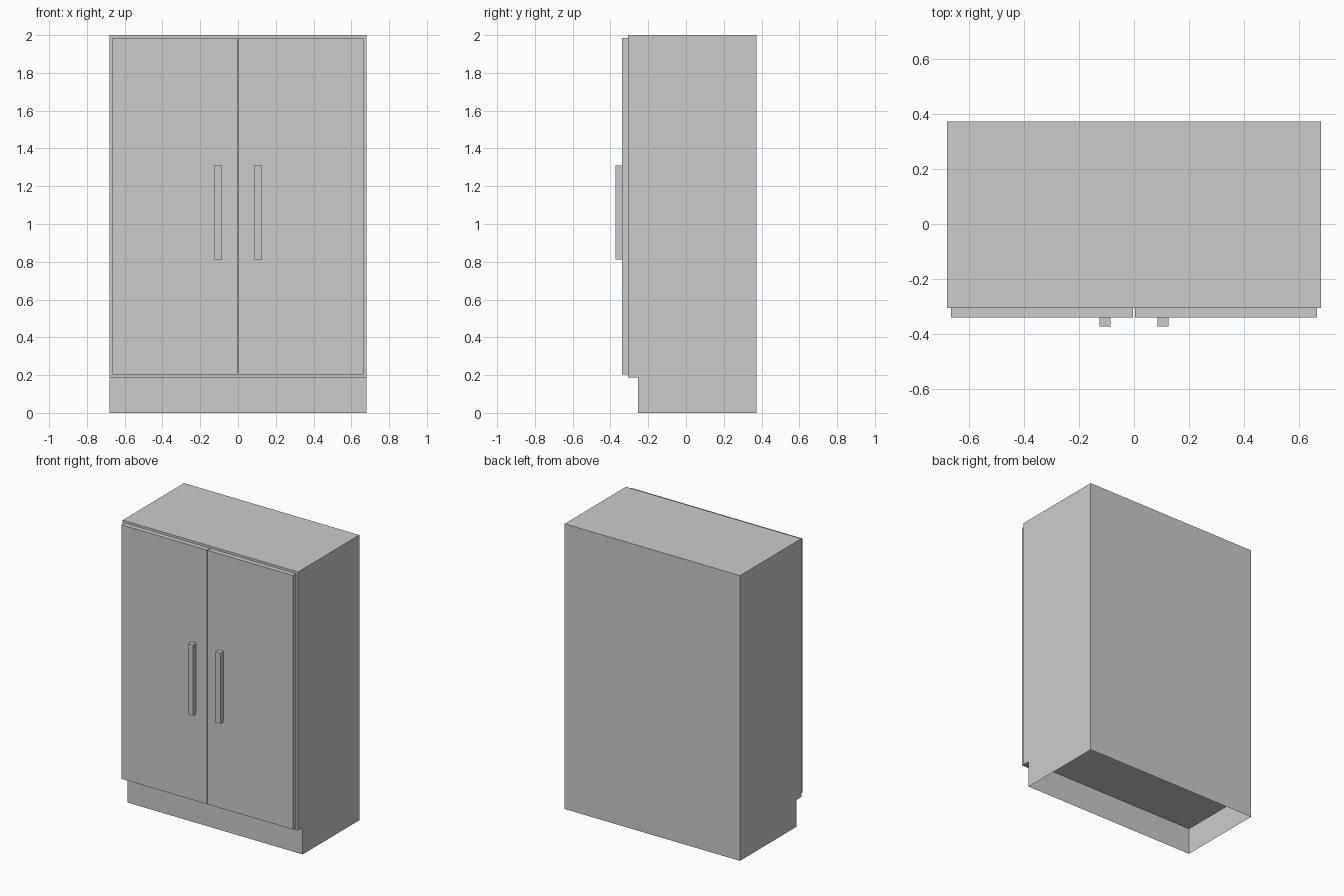
import bpy, bmesh
from mathutils import Vector

if "Cube" in bpy.data.objects:
    bpy.data.objects.remove(bpy.data.objects["Cube"])


def box(name, lo, hi, skip=()):
    """Box between two corners; faces whose normals are in skip are left open."""
    lo, hi = Vector(lo), Vector(hi)
    bm = bmesh.new()
    bmesh.ops.create_cube(bm, size=1)
    bm.normal_update()
    drop = [f for f in bm.faces if any(f.normal.dot(Vector(n)) > 0.9 for n in skip)]
    bmesh.ops.delete(bm, geom=drop, context='FACES')
    bmesh.ops.scale(bm, vec=hi - lo, verts=bm.verts)
    bmesh.ops.translate(bm, vec=(lo + hi) / 2, verts=bm.verts)
    mesh = bpy.data.meshes.new(name)
    bm.to_mesh(mesh)
    bm.free()
    obj = bpy.data.objects.new(name, mesh)
    bpy.context.collection.objects.link(obj)
    return obj


W, BACK, FRONT = 0.68, 0.373, -0.306
DOOR_FRONT, HANDLE_FRONT = -0.34, -0.373
PLINTH = 0.188

# Cabinet body
box("cabinet_body", (-W, FRONT, PLINTH), (W, BACK, 2.0))

# Recessed plinth: thin walls, open underneath
box("plinth", (-W, -0.254, 0), (W, BACK, PLINTH), skip=[(0, 0, 1), (0, 0, -1)])

# Doors and bar handles, mirrored about the centre gap
for side, s in (("left", -1), ("right", 1)):
    for part, x0, x1, y0, y1, z0, z1 in (
        ("door", 0.003, 0.665, DOOR_FRONT, FRONT, 0.203, 1.984),
        ("handle", 0.086, 0.126, HANDLE_FRONT, DOOR_FRONT, 0.813, 1.309),
    ):
        xa, xb = sorted((s * x0, s * x1))
        box(f"{side}_{part}", (xa, y0, z0), (xb, y1, z1))
